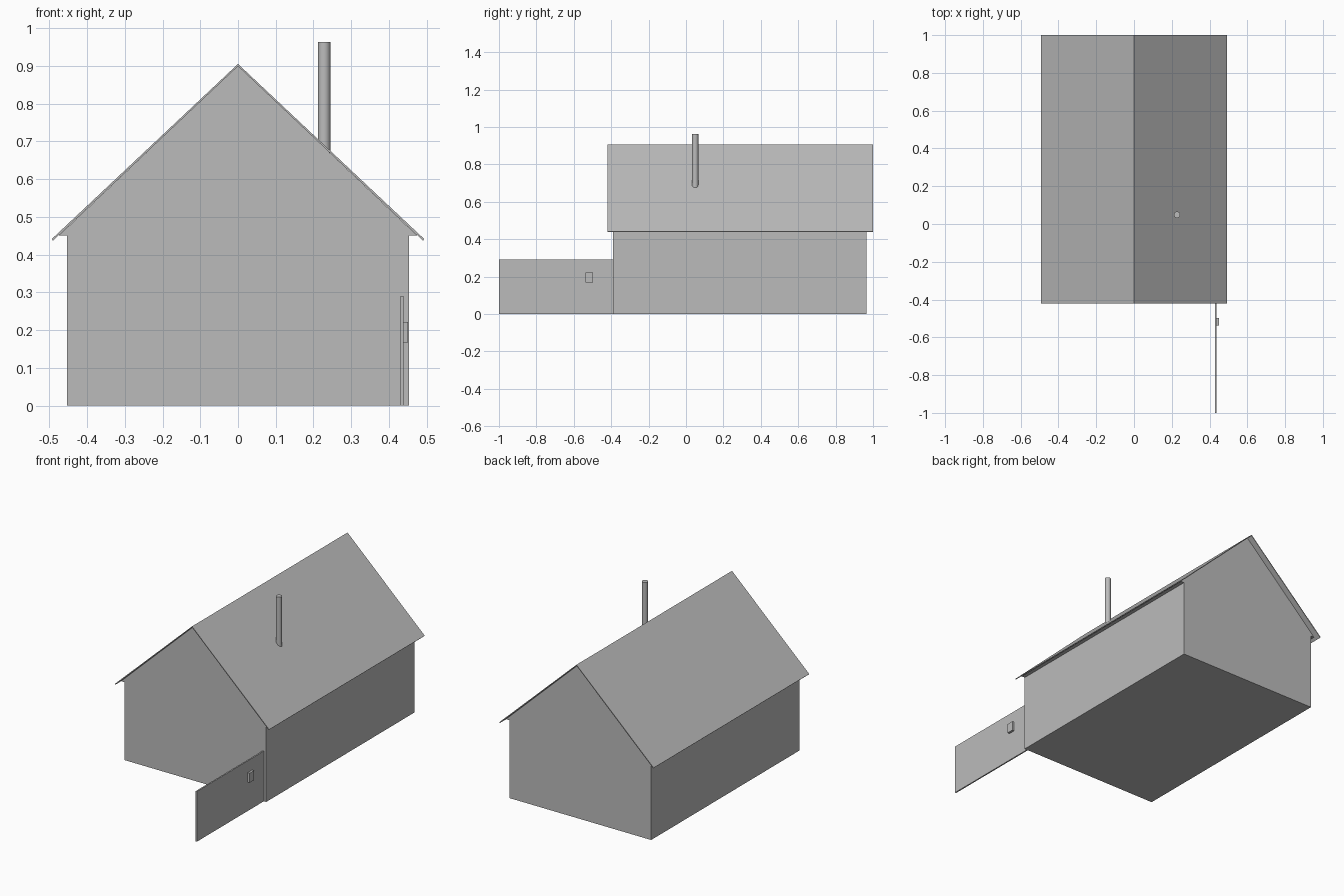
import bpy
import math

if "Cube" in bpy.data.objects:
    bpy.data.objects.remove(bpy.data.objects["Cube"], do_unlink=True)

grey = bpy.data.materials.new("plain grey")
grey.use_nodes = True
colour = (0.5, 0.5, 0.5, 1)
grey.diffuse_color = colour
grey.node_tree.nodes["Principled BSDF"].inputs["Base Color"].default_value = colour


def extrude_profile(name, profile, y0, y1):
    """Prism from an anticlockwise x-z outline, seen from the front."""
    n = len(profile)
    verts = [(x, y, z) for y in (y0, y1) for x, z in profile]
    faces = [list(range(n)), list(range(2 * n - 1, n - 1, -1))]
    faces += [[i, i + n, (i + 1) % n + n, (i + 1) % n] for i in range(n)]
    mesh = bpy.data.meshes.new(name)
    mesh.from_pydata(verts, [], faces)
    mesh.materials.append(grey)
    obj = bpy.data.objects.new(name, mesh)
    bpy.context.collection.objects.link(obj)
    return obj


def box(name, x0, x1, y0, y1, z0, z1):
    return extrude_profile(name, [(x0, z0), (x1, z0), (x1, z1), (x0, z1)], y0, y1)


FRONT, BACK = -0.39, 0.965
EAVE_Z = 0.45

# House body and the gable block above it
box("walls", -0.453, 0.453, FRONT, BACK, 0, EAVE_Z)
extrude_profile("gable", [(-0.475, EAVE_Z), (0.475, EAVE_Z), (0, 0.9)], FRONT, BACK)

# Thin roof sheets meeting at the ridge, overhanging all round
half = [(0.49, 0.437), (0.4935, 0.441), (0, 0.905), (0, 0.899)]
extrude_profile("roof_left", half, -0.42, 1)
extrude_profile("roof_right", [(-x, z) for x, z in reversed(half)], -0.42, 1)

# Round chimney pipe through the left slope
bpy.ops.mesh.primitive_cylinder_add(vertices=32, radius=0.0167, depth=0.313,
                                    location=(0.228, 0.049, 0.8065))
chimney = bpy.context.object
chimney.name = "chimney"
chimney.data.materials.append(grey)
bpy.ops.object.shade_smooth_by_angle(angle=math.radians(30))

# Yard wall with a small box on its outer side
box("yard_wall", 0.43, 0.438, -1, FRONT, 0, 0.29)
box("wall_box", 0.438, 0.451, -0.537, -0.497, 0.167, 0.222)
